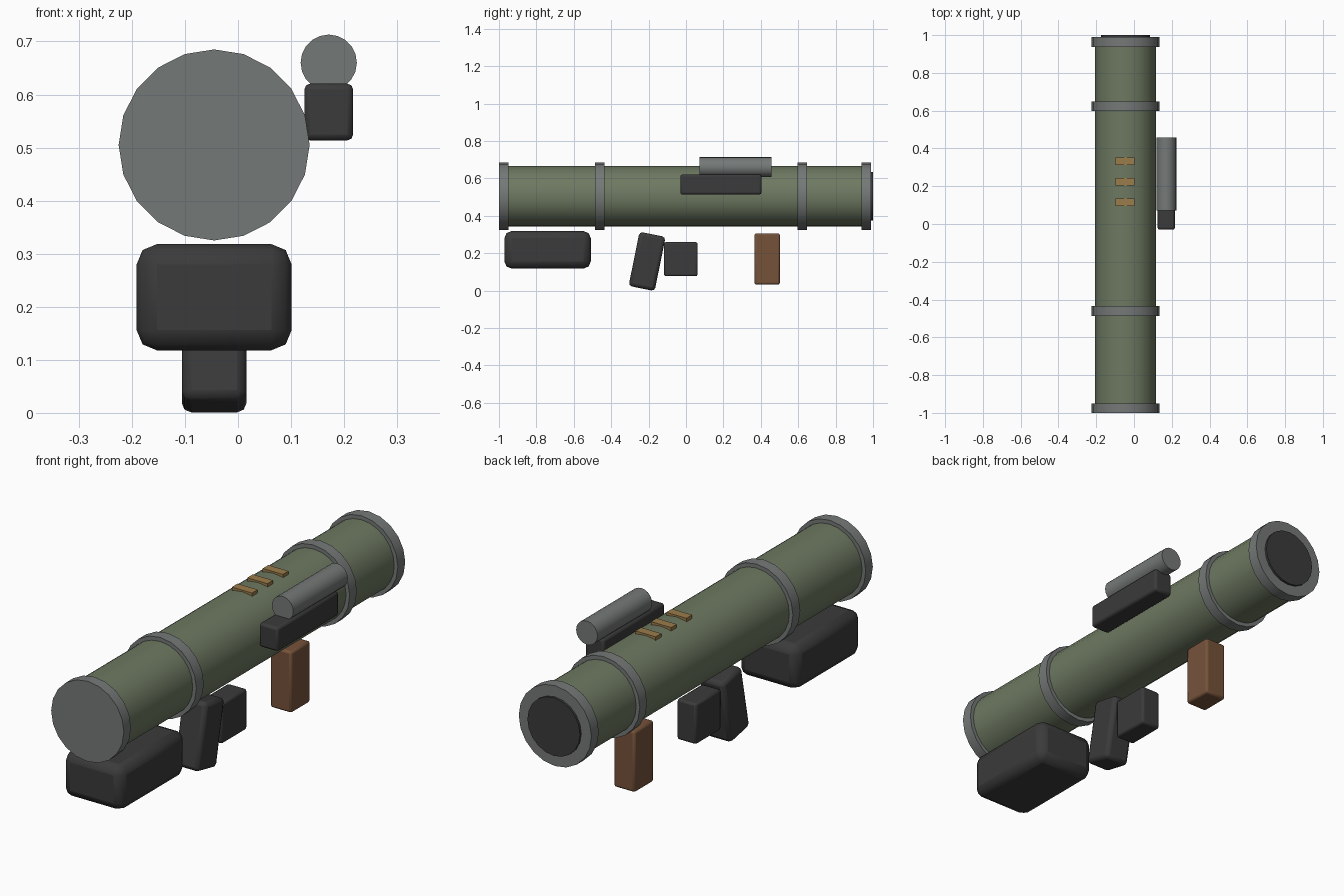
import bpy
import math
from mathutils import Matrix

if "Cube" in bpy.data.objects:
    bpy.data.objects.remove(bpy.data.objects["Cube"], do_unlink=True)


def material(name, rgb):
    m = bpy.data.materials.new(name)
    m.use_nodes = True
    color = (*rgb, 1)
    m.diffuse_color = color
    m.node_tree.nodes["Principled BSDF"].inputs["Base Color"].default_value = color
    return m


GREEN = material("olive green", (0.155, 0.19, 0.12))
GREY = material("steel grey", (0.175, 0.19, 0.185))
BLACK = material("matte black", (0.043, 0.043, 0.043))
BROWN = material("grip brown", (0.18, 0.085, 0.042))
TAN = material("label tan", (0.32, 0.2, 0.07))

AXIS_X, AXIS_Z = -0.045, 0.505   # centre line of the tube


def finish(obj, name, mat):
    obj.name = name
    obj.data.name = name
    obj.data.materials.append(mat)
    bpy.ops.object.shade_smooth_by_angle(angle=math.radians(35))
    return obj


def cylinder(name, mat, radius, y0, y1, x=AXIS_X, z=AXIS_Z, sides=20):
    """Solid cylinder lying along y."""
    bpy.ops.mesh.primitive_cylinder_add(vertices=sides, radius=radius, depth=y1 - y0)
    obj = bpy.context.object
    obj.data.transform(Matrix.Rotation(math.pi / 2, 4, 'X'))
    obj.location = (x, (y0 + y1) / 2, z)
    return finish(obj, name, mat)


def box(name, mat, center, size, bevel=0, tilt=0):
    """Box with rounded edges, tilted about x."""
    bpy.ops.mesh.primitive_cube_add(size=1)
    obj = bpy.context.object
    obj.data.transform(Matrix.Diagonal((*size, 1)))
    obj.location = center
    obj.rotation_euler.x = tilt
    finish(obj, name, mat)
    if bevel:
        mod = obj.modifiers.new("rounded edges", 'BEVEL')
        mod.width = bevel
        mod.segments = 2
    return obj


# Tube, its four bands and the rear opening
cylinder("launch_tube", GREEN, 0.162, -0.98, 0.98, sides=24)
for label, y0, y1 in (("front", -1.0, -0.95), ("front_middle", -0.487, -0.435),
                      ("rear_middle", 0.597, 0.648), ("rear", 0.938, 0.99)):
    cylinder(label + "_band", GREY, 0.18, y0, y1)
cylinder("rear_opening", BLACK, 0.13, 0.96, 1.0)

# Parts below the tube
box("front_block", BLACK, (AXIS_X, -0.74, 0.218), (0.292, 0.462, 0.2), 0.038)
box("trigger_grip", BLACK, (AXIS_X, -0.208, 0.156), (0.122, 0.142, 0.295), 0.018, -0.2)
box("trigger_housing", BLACK, (AXIS_X, -0.028, 0.168), (0.095, 0.18, 0.182), 0.01)
box("rear_grip", BROWN, (AXIS_X, 0.434, 0.169), (0.105, 0.136, 0.274), 0.01)

# Sight on the left side
box("sight_mount", BLACK, (0.171, 0.187, 0.567), (0.092, 0.434, 0.107), 0.011)
cylinder("sight_scope", GREY, 0.053, 0.071, 0.457, 0.171, 0.66)

# Label strips on top
for i in range(3):
    box(f"label_strip_{i + 1}", TAN, (-0.047, 0.115 + i * 0.109, 0.666),
        (0.1, 0.04, 0.016))
